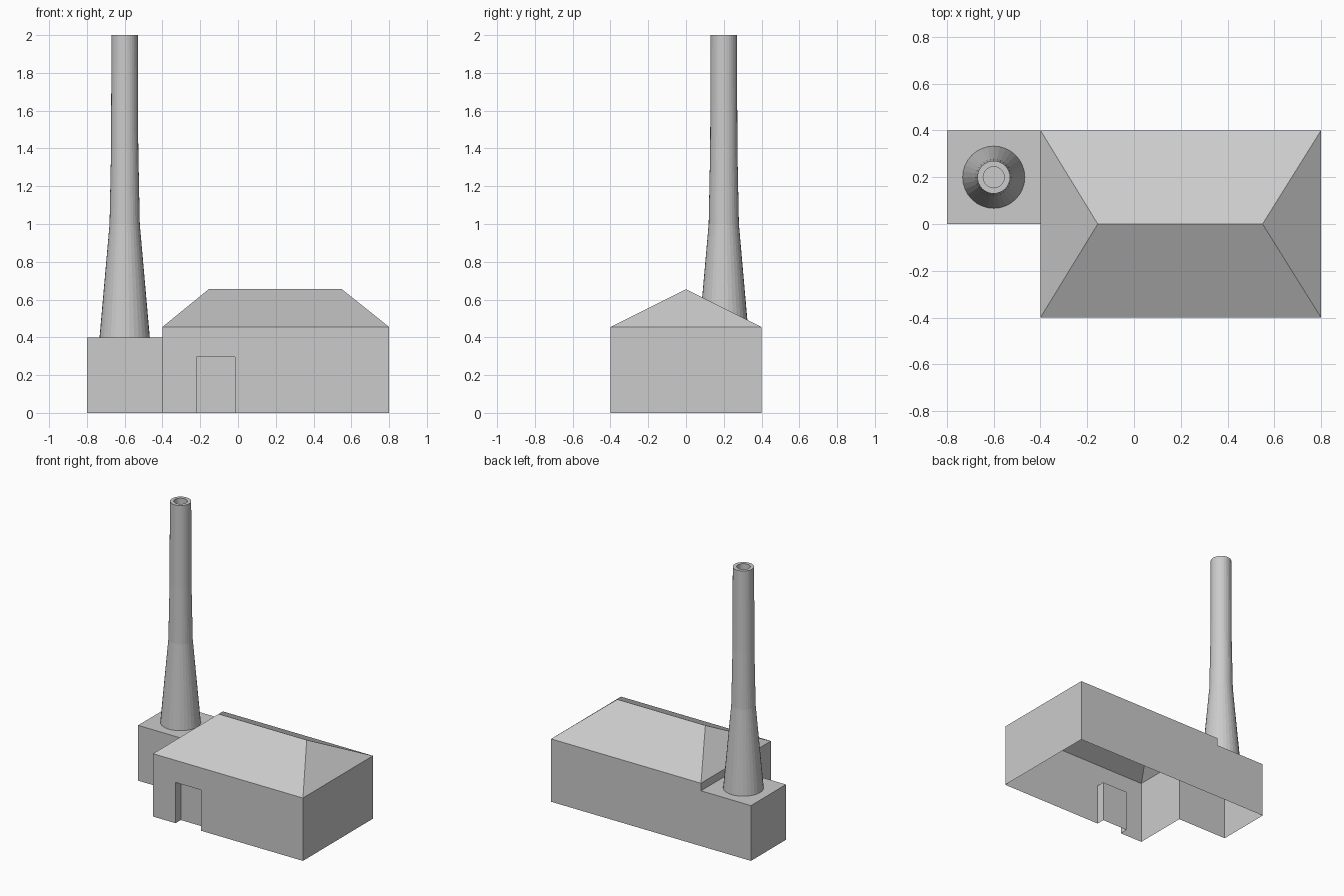
import bpy, bmesh, math

if "Cube" in bpy.data.objects:
    bpy.data.objects.remove(bpy.data.objects["Cube"])


def make_object(name, polygons):
    """Build one welded mesh from a list of polygons, normals facing out."""
    bm = bmesh.new()
    for pts in polygons:
        bm.faces.new([bm.verts.new(p) for p in pts])
    bmesh.ops.remove_doubles(bm, verts=bm.verts, dist=0.0005)
    bmesh.ops.recalc_face_normals(bm, faces=bm.faces)
    mesh = bpy.data.meshes.new(name)
    bm.to_mesh(mesh)
    bm.free()
    obj = bpy.data.objects.new(name, mesh)
    bpy.context.collection.objects.link(obj)
    return obj


# Main dimensions
L, M, R = -0.8, -0.4, 0.8        # annex left, hall left, hall right
F, B = -0.4, 0.4                 # front and back
LOW, EAVE, RIDGE = 0.4, 0.455, 0.655
D0, D1, DH, DY = -0.22, -0.015, 0.295, -0.34   # door recess

# Building shell: open underneath, hall and annex share one interior
front = [(M, F, 0), (D0, F, 0), (D0, F, DH), (D1, F, DH), (D1, F, 0),
         (R, F, 0), (R, F, EAVE), (M, F, EAVE)]
right = [(R, F, 0), (R, B, 0), (R, B, EAVE), (R, F, EAVE)]
back = [(R, B, 0), (L, B, 0), (L, B, LOW), (M, B, LOW),
        (M, B, EAVE), (R, B, EAVE)]
left = [(M, F, 0), (M, F, EAVE), (M, B, EAVE), (M, B, LOW),
        (M, 0, LOW), (M, 0, 0)]
annex = [
    [(L, 0, 0), (M, 0, 0), (M, 0, LOW), (L, 0, LOW)],
    [(L, B, 0), (L, 0, 0), (L, 0, LOW), (L, B, LOW)],
    [(L, 0, LOW), (M, 0, LOW), (M, B, LOW), (L, B, LOW)],
]

# Recessed doorway: two jambs, lintel and door panel
door = [[(x, F, 0), (x, DY, 0), (x, DY, DH), (x, F, DH)] for x in (D0, D1)]
door += [
    [(D0, F, DH), (D0, DY, DH), (D1, DY, DH), (D1, F, DH)],
    [(D0, DY, 0), (D1, DY, 0), (D1, DY, DH), (D0, DY, DH)],
]

# Hipped roof
r0, r1 = (-0.155, 0, RIDGE), (0.55, 0, RIDGE)
fl, fr, br, bl = (M, F, EAVE), (R, F, EAVE), (R, B, EAVE), (M, B, EAVE)
roof = [[fl, fr, r1, r0], [br, bl, r0, r1], [fr, br, r1], [bl, fl, r0]]

make_object("building", [front, right, back, left] + annex + door + roof)

# Tapered chimney with a hollow top, turned from a profile of (radius, z)
SIDES = 32
CX, CY = -0.6, 0.2
profile = [(0.133, LOW), (0.08, 1.0), (0.072, 1.4), (0.07, 2.0),
           (0.045, 2.0), (0.045, 1.88)]


def ring_point(r, z, i):
    a = 2 * math.pi * i / SIDES
    return (CX + r * math.cos(a), CY + r * math.sin(a), z)


chimney = []
for (ra, za), (rb, zb) in zip(profile, profile[1:]):
    for i in range(SIDES):
        chimney.append([ring_point(ra, za, i), ring_point(ra, za, i + 1),
                        ring_point(rb, zb, i + 1), ring_point(rb, zb, i)])
chimney.append([ring_point(*profile[-1], i) for i in range(SIDES)])
make_object("chimney", chimney)
